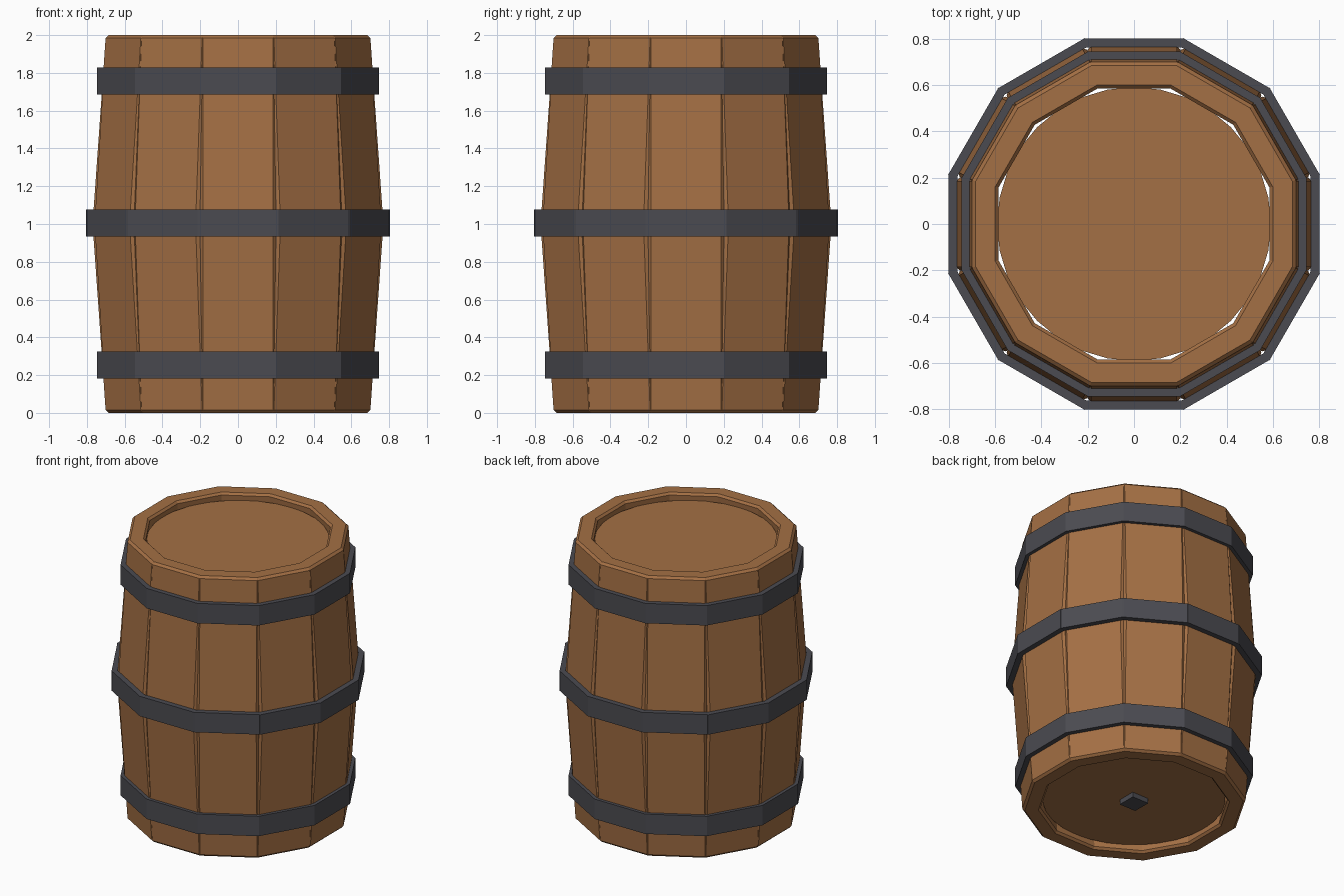
import bpy, bmesh, math
from mathutils import Matrix

if "Cube" in bpy.data.objects:
    bpy.data.objects.remove(bpy.data.objects["Cube"])

SIDES = 12


def material(name, rgb):
    m = bpy.data.materials.new(name)
    m.diffuse_color = (*rgb, 1)
    m.use_nodes = True
    m.node_tree.nodes["Principled BSDF"].inputs["Base Color"].default_value = m.diffuse_color
    return m


wood = material("wood", (0.37, 0.16, 0.058))
iron = material("iron", (0.07, 0.07, 0.082))


def loft_board(bm, levels, half_width, thickness, angle):
    """Board standing along z; levels are (outer distance, z) pairs."""
    spin = Matrix.Rotation(angle, 4, 'Z')
    rings = []
    for r, z in levels:
        pts = [(r - thickness, -half_width, z), (r, -half_width, z),
               (r, half_width, z), (r - thickness, half_width, z)]
        rings.append([bm.verts.new(p) for p in pts])
    for a, b in zip(rings, rings[1:]):
        for i in range(4):
            j = (i + 1) % 4
            bm.faces.new((a[i], a[j], b[j], b[i]))
    bm.faces.new(rings[0][::-1])
    bm.faces.new(rings[-1])
    bmesh.ops.transform(bm, matrix=spin, verts=[v for r in rings for v in r])


def board_ring(name, levels, half_width, thickness, mat, bevel=0):
    bm = bmesh.new()
    for k in range(SIDES):
        loft_board(bm, levels, half_width, thickness, k * math.tau / SIDES)
    mesh = bpy.data.meshes.new(name)
    bm.to_mesh(mesh)
    bm.free()
    ob = bpy.data.objects.new(name, mesh)
    bpy.context.collection.objects.link(ob)
    mesh.materials.append(mat)
    if bevel:
        mod = ob.modifiers.new("bevel", 'BEVEL')
        mod.width = bevel
        mod.segments = 1
        mod.limit_method = 'ANGLE'
    return ob


# Bulging staves
board_ring("staves", [(0.70, 0), (0.717, 0.25), (0.77, 1), (0.717, 1.75), (0.70, 2)],
           0.2, 0.115, wood, bevel=0.015)

# Iron hoops
for name, z, r, w in (("lower_hoop", 0.253, 0.745, 0.2),
                      ("middle_hoop", 1.005, 0.802, 0.218),
                      ("upper_hoop", 1.757, 0.745, 0.2)):
    board_ring(name, [(r, z - 0.071), (r, z + 0.071)], w, 0.038, iron)

# Round lids, recessed at both ends
for name, z in (("bottom_lid", 0.08), ("top_lid", 1.92)):
    bpy.ops.mesh.primitive_cylinder_add(vertices=32, radius=0.592, depth=0.06,
                                        location=(0, 0, z))
    lid = bpy.context.object
    lid.name = name
    lid.data.materials.append(wood)

# Small square plug under the bottom lid
bpy.ops.mesh.primitive_cube_add(size=1, location=(0, 0, 0.055))
plug = bpy.context.object
plug.name = "bottom_plug"
plug.scale = (0.13, 0.13, 0.08)
plug.data.materials.append(iron)
